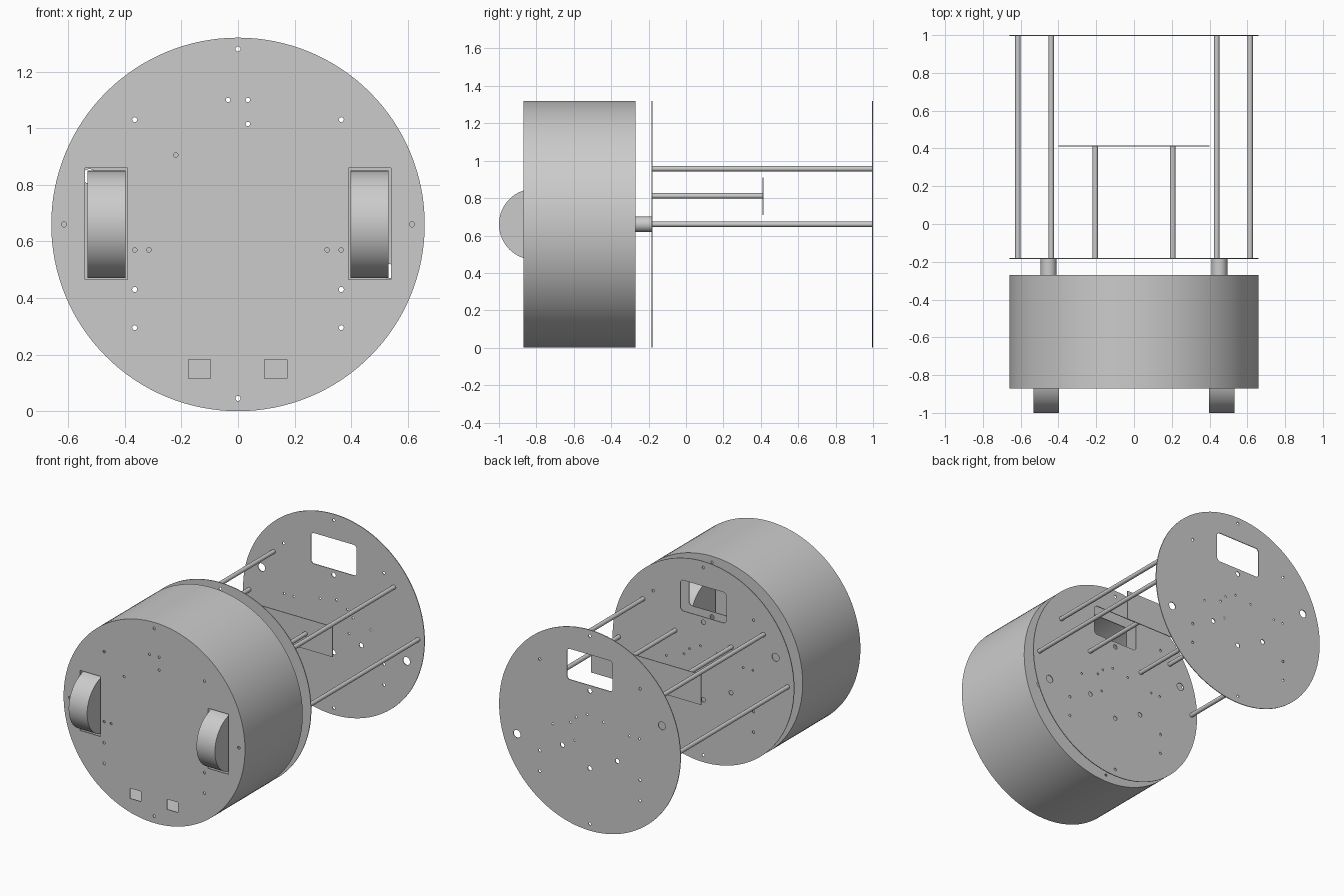
import bpy
import math

cube = bpy.data.objects.get("Cube")
if cube:
    bpy.data.objects.remove(cube, do_unlink=True)

MID = 0.66      # height of the drum axis
RADIUS = 0.66
SHEET = 0.005   # plate thickness

grey = bpy.data.materials.new("plain grey")
grey.use_nodes = True
COLOUR = (0.6, 0.6, 0.6, 1)
grey.diffuse_color = COLOUR
grey.node_tree.nodes["Principled BSDF"].inputs["Base Color"].default_value = COLOUR


def circle(x, z, r, n=16):
    return [(x + r * math.cos(2 * math.pi * i / n), z + r * math.sin(2 * math.pi * i / n))
            for i in range(n)]


def rect(x0, x1, z0, z1, c=0.0):
    """Rectangle outline, with optional clipped corners."""
    if not c:
        return [(x0, z0), (x1, z0), (x1, z1), (x0, z1)]
    return [(x0 + c, z0), (x1 - c, z0), (x1, z0 + c), (x1, z1 - c),
            (x1 - c, z1), (x0 + c, z1), (x0, z1 - c), (x0, z0 + c)]


def finish(name):
    ob = bpy.context.object
    ob.name = name
    ob.data.name = name
    ob.data.materials.clear()
    ob.data.materials.append(grey)
    bpy.ops.object.shade_smooth_by_angle(angle=math.radians(35))
    return ob


def slab(name, outlines, y0, y1):
    """Upright sheet between y0 and y1; inner outlines become openings."""
    curve = bpy.data.curves.new(name, 'CURVE')
    curve.dimensions = '2D'
    curve.fill_mode = 'BOTH'
    curve.extrude = (y1 - y0) / 2
    for pts in outlines:
        spline = curve.splines.new('POLY')
        spline.points.add(len(pts) - 1)
        for p, (x, z) in zip(spline.points, pts):
            p.co = (x, z, 0, 1)
        spline.use_cyclic_u = True
    ob = bpy.data.objects.new(name, curve)
    bpy.context.collection.objects.link(ob)
    ob.location.y = (y0 + y1) / 2
    ob.rotation_euler.x = math.pi / 2
    bpy.ops.object.select_all(action='DESELECT')
    ob.select_set(True)
    bpy.context.view_layer.objects.active = ob
    bpy.ops.object.convert(target='MESH')
    return finish(name)


def rod(name, x, z, r, y0, y1):
    bpy.ops.mesh.primitive_cylinder_add(vertices=24, radius=r, depth=y1 - y0,
                                        location=(x, (y0 + y1) / 2, z),
                                        rotation=(math.pi / 2, 0, 0))
    return finish(name)


# Shared outlines and screw holes
disc = circle(0, MID, RADIUS, 128)
screws = [(0, 1.28), (0, 0.045)]
for s in (-1, 1):
    screws += [(s * 0.365, 1.03), (s * 0.365, 0.43), (s * 0.365, 0.295)]
screw_holes = [circle(x, z, 0.009, 12) for x, z in screws]
side_holes = [circle(s * 0.615, MID, 0.009, 12) for s in (-1, 1)]

# Drum: wall, front plate with wheel slots and sensor windows
slab("drum_wall", [disc, circle(0, MID, RADIUS - 0.008, 128)], -0.865, -0.275)
small = [(-0.035, 1.1), (0.035, 1.1), (0.035, 1.015), (-0.22, 0.905)]
small += [(s * x, 0.57) for s in (-1, 1) for x in (0.315, 0.365)]
front = [disc] + screw_holes + side_holes + [circle(x, z, 0.008, 12) for x, z in small]
front += [rect(-0.54, -0.39, 0.465, 0.86), rect(0.39, 0.54, 0.465, 0.86)]
front += [rect(-0.175, -0.097, 0.115, 0.182), rect(0.093, 0.173, 0.115, 0.182)]
slab("front_plate", front, -0.87, -0.865)

# Perforated plates: drum back, middle and rear
window = rect(-0.167, 0.167, 0.955, 1.157, 0.015)
cable_holes = [circle(0.53, 0.495, 0.026), circle(-0.525, 0.83, 0.026)]
mounts = [circle(x, MID + dz, 0.015) for x, dz in
          ((0.2, -0.15), (-0.2, -0.15), (0, -0.25), (0, 0.26))]
tiny = [circle(x, MID + dz, 0.007, 10) for x, dz in
        ((0.02, 0.1), (0.1, 0.06), (0.14, 0.015), (0.27, -0.03), (-0.1, 0.08),
         (-0.29, 0.04), (-0.36, 0.04), (0.11, -0.095))]
perforated = [disc, window] + screw_holes + cable_holes + mounts + tiny
for name, y in (("drum_back_plate", -0.275), ("middle_plate", -0.185),
                ("rear_plate", 1 - SHEET)):
    slab(name, perforated, y, y + SHEET)

# Small shelf plate between the rods
slab("shelf_plate", [rect(-0.4, 0.4, 0.71, 0.91)], 0.41, 0.415)

for side, s in (("left", 1), ("right", -1)):
    # Drive wheel, poking out through its slot
    bpy.ops.mesh.primitive_cylinder_add(vertices=64, radius=0.19, depth=0.134,
                                        location=(s * 0.465, -0.81, MID),
                                        rotation=(0, math.pi / 2, 0))
    finish(side + "_wheel")
    # Spacer behind the drum, and the support rods
    rod(side + "_spacer", s * 0.452, MID, 0.042, -0.27, -0.185)
    rod(side + "_outer_rod", s * 0.615, MID, 0.014, -0.18, 0.995)
    rod(side + "_upper_rod", s * 0.438, 0.957, 0.014, -0.18, 0.995)
    rod(side + "_shelf_rod", s * 0.205, 0.812, 0.014, -0.18, 0.41)
